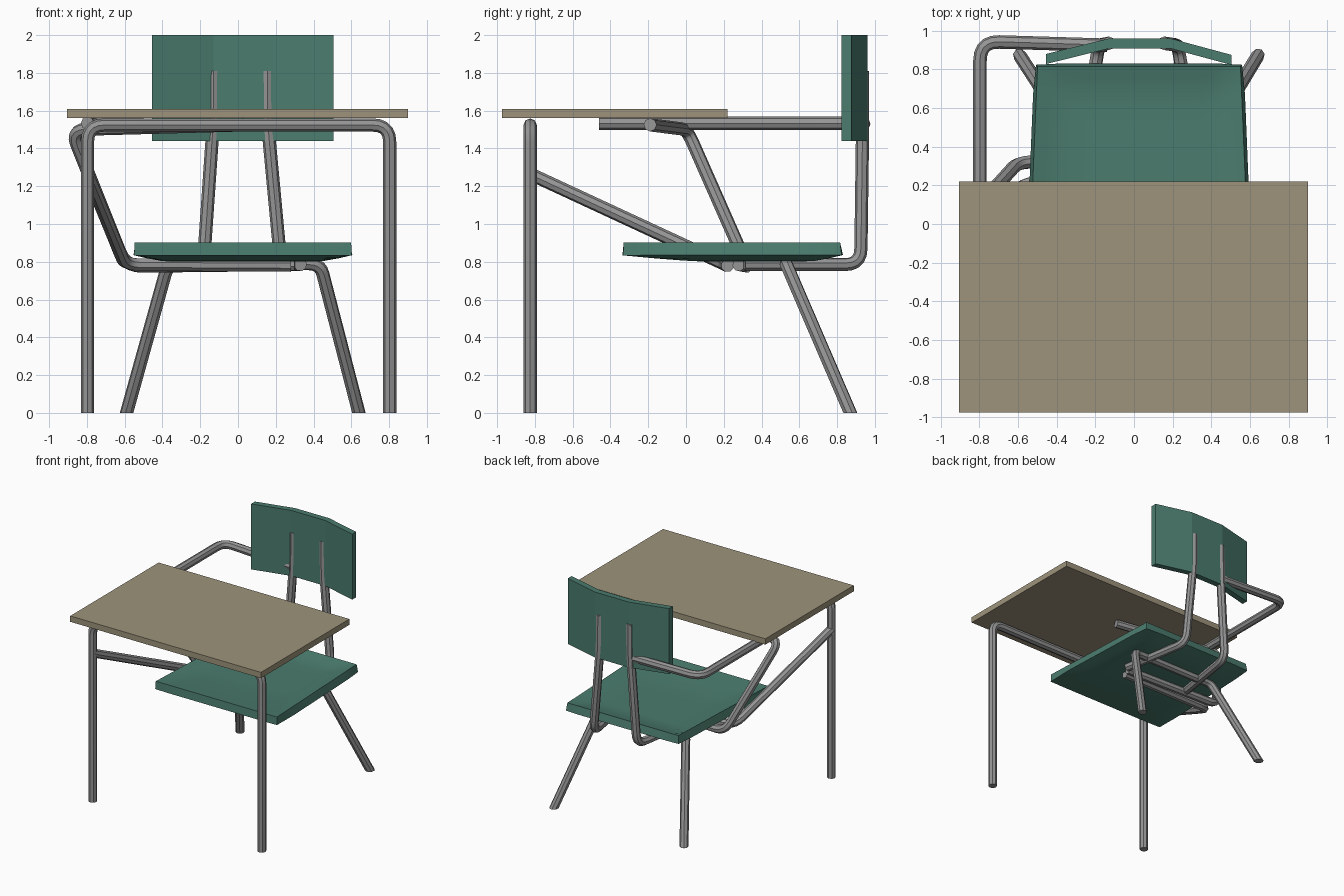
import bpy, bmesh
from mathutils import Vector

cube = bpy.data.objects.get("Cube")
if cube:
    bpy.data.objects.remove(cube, do_unlink=True)


def material(name, rgb):
    m = bpy.data.materials.new(name)
    m.use_nodes = True
    m.diffuse_color = (*rgb, 1)
    m.node_tree.nodes["Principled BSDF"].inputs["Base Color"].default_value = (*rgb, 1)
    return m


STEEL = material("grey steel", (0.30, 0.30, 0.30))
GREEN = material("green plastic", (0.07, 0.20, 0.155))
TAN = material("tan board", (0.34, 0.295, 0.20))
TUBE_RADIUS = 0.035


def add_object(name, mesh, mat, smooth=False):
    mesh.materials.clear()
    mesh.materials.append(mat)
    obj = bpy.data.objects.new(name, mesh)
    bpy.context.collection.objects.link(obj)
    if smooth:
        bpy.ops.object.select_all(action='DESELECT')
        obj.select_set(True)
        bpy.context.view_layer.objects.active = obj
        bpy.ops.object.shade_smooth_by_angle(angle=0.7)
    return obj


def rounded(points, bend, steps=5):
    """Replace each inner corner of a path with a short curve."""
    pts = [Vector(p) for p in points]
    path = [pts[0]]
    for a, b, c in zip(pts, pts[1:], pts[2:]):
        start = b + (a - b).normalized() * bend
        end = b + (c - b).normalized() * bend
        for i in range(steps + 1):
            t = i / steps
            path.append(start * (1 - t) ** 2 + b * 2 * t * (1 - t) + end * t * t)
    return path + [pts[-1]]


def tube(name, points, bend=0.09):
    path = rounded(points, bend)
    curve = bpy.data.curves.new(name, 'CURVE')
    curve.dimensions = '3D'
    curve.bevel_depth = TUBE_RADIUS
    curve.bevel_resolution = 2
    curve.use_fill_caps = True
    spline = curve.splines.new('POLY')
    spline.points.add(len(path) - 1)
    for sp, p in zip(spline.points, path):
        sp.co = (*p, 1)
    temp = bpy.data.objects.new("temp", curve)
    bpy.context.collection.objects.link(temp)
    graph = bpy.context.evaluated_depsgraph_get()
    mesh = bpy.data.meshes.new_from_object(temp.evaluated_get(graph))
    bpy.data.objects.remove(temp, do_unlink=True)
    # Cut feet level with the floor
    for foot, above in ((path[0], path[1]), (path[-1], path[-2])):
        if foot.z == 0:
            d = above - foot
            for v in mesh.vertices:
                if (v.co - foot).length < TUBE_RADIUS * 1.5:
                    v.co -= d * (v.co.z / d.z)
    bm = bmesh.new()
    bm.from_mesh(mesh)
    bmesh.ops.remove_doubles(bm, verts=bm.verts, dist=0.0001)
    bmesh.ops.recalc_face_normals(bm, faces=bm.faces)
    bm.to_mesh(mesh)
    bm.free()
    mesh.name = name
    return add_object(name, mesh, STEEL, smooth=True)


def prism(name, outline, z0, z1, mat):
    bm = bmesh.new()
    face = bm.faces.new([bm.verts.new((x, y, z0)) for x, y in outline])
    top = bmesh.ops.extrude_face_region(bm, geom=[face])["geom"]
    for v in top:
        if isinstance(v, bmesh.types.BMVert):
            v.co.z = z1
    bmesh.ops.recalc_face_normals(bm, faces=bm.faces)
    mesh = bpy.data.meshes.new(name)
    bm.to_mesh(mesh)
    bm.free()
    return add_object(name, mesh, mat)


# Desktop board
prism("desktop", [(-0.905, -0.975), (0.90, -0.975), (0.90, 0.22), (-0.905, 0.22)],
      1.56, 1.61, TAN)

# Backrest, bent in three panels
back = [(-0.455, 0.88), (-0.13, 0.96), (0.19, 0.96), (0.505, 0.875)]
prism("backrest", back + [(x, y - 0.052) for x, y in reversed(back)], 1.44, 2.0, GREEN)

# Scooped seat: a tapered sheet with raised rims
bm = bmesh.new()
bmesh.ops.create_grid(bm, x_segments=16, y_segments=16, size=1)
for v in bm.verts:
    u, w = v.co.x, v.co.y
    side = max(0, (abs(u) - 0.72) / 0.28)
    front = max(0, (-w - 0.25) / 0.75)
    rear = max(0, (w - 0.7) / 0.3)
    rise = max(side, front, rear)
    v.co = (0.026 + u * (0.549 - 0.024 * w), 0.243 + 0.573 * w,
            0.868 + 0.033 * rise ** 1.3)
seat_mesh = bpy.data.meshes.new("seat")
bm.to_mesh(seat_mesh)
bm.free()
seat = add_object("seat", seat_mesh, GREEN, smooth=True)
shell = seat.modifiers.new("thickness", 'SOLIDIFY')
shell.thickness = 0.067
shell.offset = -1
# Keep the rim edges crisp
split = seat.modifiers.new("crisp edges", 'EDGE_SPLIT')
split.split_angle = 0.7

# Front desk legs joined under the board
tube("front_leg_frame", [(-0.797, -0.825, 0), (-0.797, -0.825, 1.524),
                         (0.803, -0.825, 1.524), (0.803, -0.825, 0)])

# Rear chair legs joined under the seat
tube("rear_leg_frame", [(-0.59, 0.87, 0), (-0.37, 0.53, 0.79),
                        (0.435, 0.53, 0.79), (0.64, 0.87, 0)], 0.06)

# Backrest uprights running forward under the seat
for label, s in (("right", -1), ("left", 1)):
    tube(label + "_upright", [(0.013 + s * 0.142, 0.935, 1.81),
                              (0.013 + s * 0.145, 0.935, 1.52),
                              (0.022 + s * 0.205, 0.925, 0.785),
                              (0.025 + s * 0.305, 0.31, 0.785)], 0.085)

# Arm rail from under the board to the backrest
tube("arm_rail", [(-0.797, -0.46, 1.533), (-0.797, 0.945, 1.533),
                  (-0.14, 0.925, 1.515)], 0.1)

# Bent support between board and seat
tube("board_support", [(0.03, -0.19, 1.525), (-0.885, 0.005, 1.50),
                       (-0.595, 0.325, 0.775), (0.3, 0.28, 0.785)])

# Diagonal brace from the front leg to the seat
tube("diagonal_brace", [(-0.797, -0.825, 1.265), (-0.60, 0.21, 0.785),
                        (0.28, 0.22, 0.78)])
